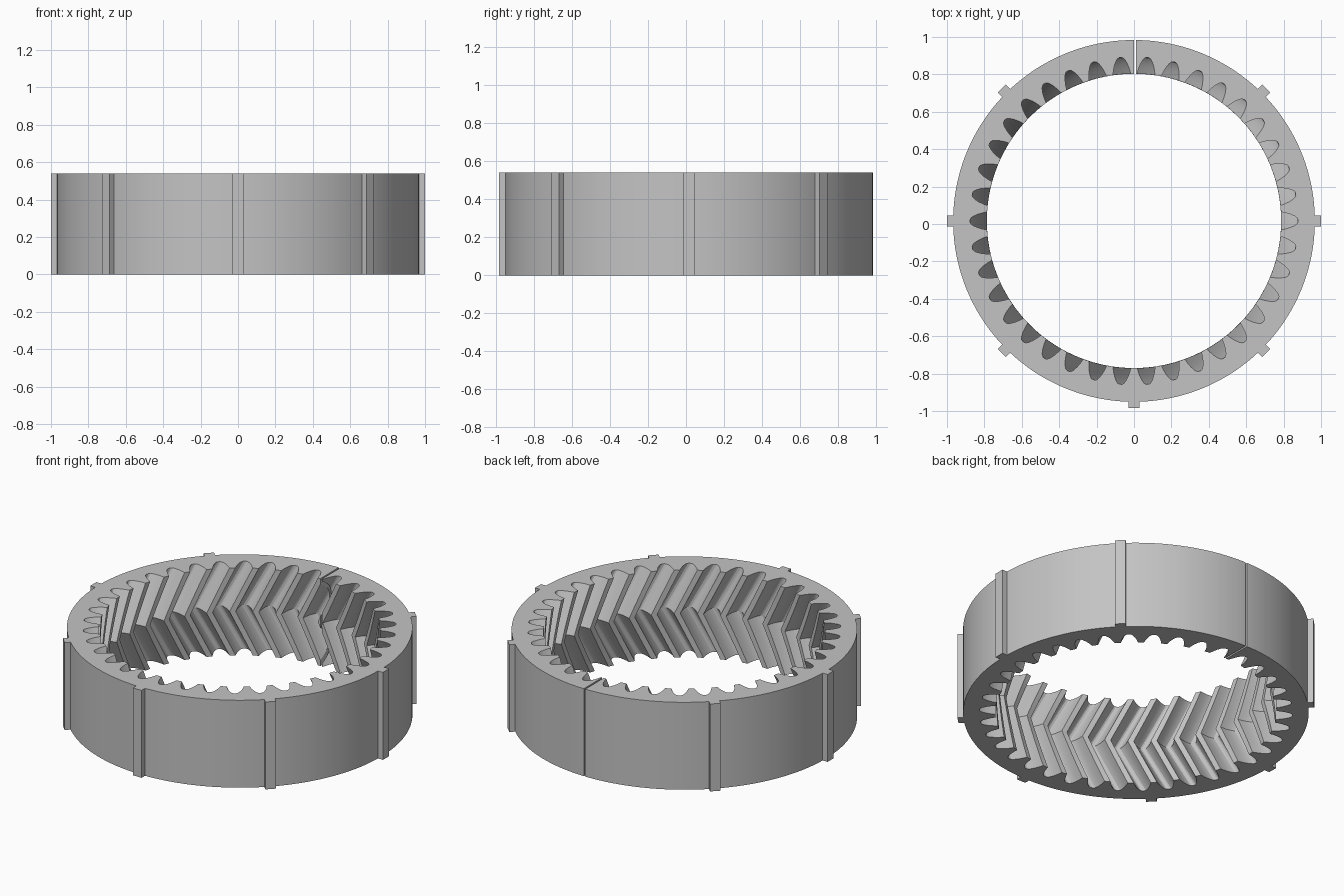
import bpy, bmesh, math
from mathutils import Matrix, Vector

cube = bpy.data.objects.get("Cube")
if cube:
    bpy.data.objects.remove(cube, do_unlink=True)

HEIGHT, CENTRE_Y = 0.54, 0.0165
OUTER_R, KEY_R = 0.967, 1.0
TEETH, SLICES = 38, 12
PITCH = math.tau / TEETH

grey = bpy.data.materials.new("light_grey")
grey.use_nodes = True
grey.diffuse_color = (0.55, 0.55, 0.55, 1)
grey.node_tree.nodes["Principled BSDF"].inputs["Base Color"].default_value = grey.diffuse_color

# One gap between teeth: (half angle, radius) from tooth tip to root
half_gap = [(0.061, 0.787), (0.053, 0.812), (0.042, 0.838),
            (0.029, 0.860), (0.018, 0.872), (0.008, 0.876)]
gap = [(-a, r) for a, r in half_gap] + [(a, r) for a, r in reversed(half_gap)]
profile = [(i * PITCH + a, r) for i in range(TEETH) for a, r in gap]


def polar(angle, radius, z):
    return Vector((radius * math.cos(angle), CENTRE_Y + radius * math.sin(angle), z))


def finish(name, bm):
    bmesh.ops.recalc_face_normals(bm, faces=bm.faces)
    mesh = bpy.data.meshes.new(name)
    bm.to_mesh(mesh)
    bm.free()
    mesh.materials.append(grey)
    obj = bpy.data.objects.new(name, mesh)
    bpy.context.collection.objects.link(obj)
    return obj


def box(name, size, location, angle=0):
    bm = bmesh.new()
    matrix = (Matrix.Translation(location) @ Matrix.Rotation(angle, 4, "Z")
              @ Matrix.Diagonal((*size, 1)))
    bmesh.ops.create_cube(bm, size=1, matrix=matrix)
    return finish(name, bm)


def bridge(bm, a, b):
    for i in range(len(a)):
        j = (i + 1) % len(a)
        bm.faces.new((a[i], a[j], b[j], b[i]))


# Ring with herringbone teeth: the profile turns one pitch up to mid height and back
bm = bmesh.new()
inner = []
for s in range(SLICES + 1):
    t = s / SLICES
    twist = PITCH * (1 - abs(2 * t - 1))
    inner.append([bm.verts.new(polar(a + twist, r, HEIGHT * t)) for a, r in profile])
outer = [[bm.verts.new(polar(a, OUTER_R, z)) for a, r in profile] for z in (0, HEIGHT)]
for low, high in zip(inner, inner[1:]):
    bridge(bm, low, high)
bridge(bm, *outer)
bridge(bm, inner[0], outer[0])
bridge(bm, inner[-1], outer[1])
ring = finish("ring_gear", bm)

# Narrow straight slit through the back of the ring
cutter = box("slit_cutter", (0.01, 0.4, HEIGHT * 2), (0.005, CENTRE_Y + 0.88, HEIGHT / 2))
cutter.hide_render = True
slit = ring.modifiers.new("slit", "BOOLEAN")
slit.operation = "DIFFERENCE"
slit.solver = "EXACT"
slit.object = cutter
bpy.ops.object.select_all(action="DESELECT")
bpy.context.view_layer.objects.active = ring
ring.select_set(True)
bpy.ops.object.modifier_apply(modifier="slit")
bpy.data.objects.remove(cutter, do_unlink=True)
bpy.ops.object.shade_smooth_by_angle(angle=math.radians(25))

# Locking keys around the outside, none at the slit
depth = 0.06
for k in range(8):
    if k != 2:
        angle = k * math.tau / 8
        box(f"outer_key_{k}", (depth, 0.06, HEIGHT),
            polar(angle, KEY_R - depth / 2, HEIGHT / 2), angle)
